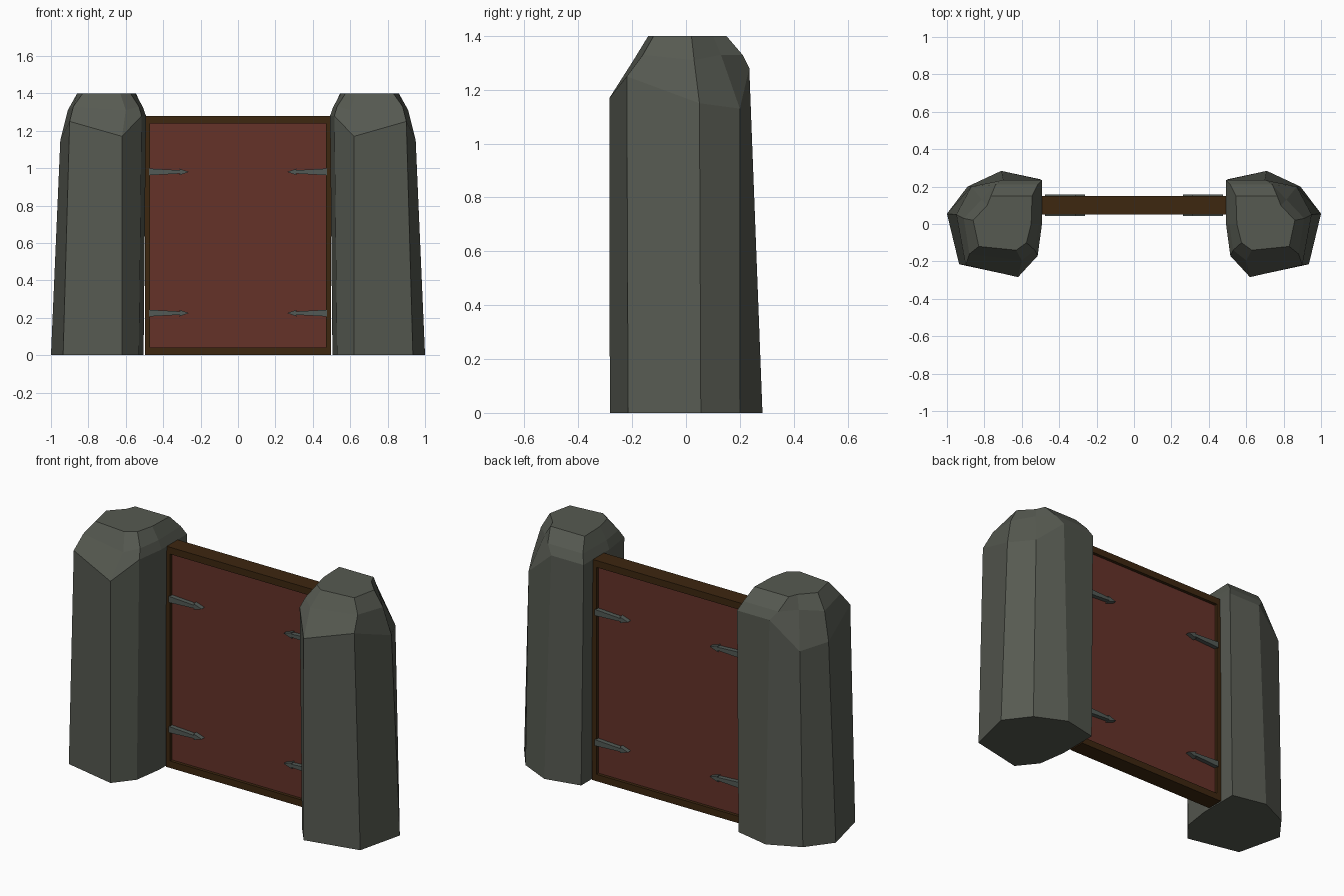
import bpy, bmesh

if "Cube" in bpy.data.objects:
    bpy.data.objects.remove(bpy.data.objects["Cube"])

def material(name, rgb):
    m = bpy.data.materials.new(name)
    m.diffuse_color = (*rgb, 1)
    m.use_nodes = True
    m.node_tree.nodes["Principled BSDF"].inputs["Base Color"].default_value = m.diffuse_color
    return m

STONE = material("grey stone", (0.094, 0.102, 0.083))
WOOD = material("dark brown wood", (0.047, 0.020, 0.005))
PANEL = material("red brown wood", (0.130, 0.032, 0.022))
IRON = material("grey iron", (0.085, 0.102, 0.092))

def finish(name, bm, mat):
    bmesh.ops.recalc_face_normals(bm, faces=bm.faces)
    me = bpy.data.meshes.new(name)
    bm.to_mesh(me)
    bm.free()
    me.materials.append(mat)
    ob = bpy.data.objects.new(name, me)
    bpy.context.collection.objects.link(ob)
    return ob

def add_box(bm, x0, x1, y0, y1, z0, z1):
    v = bmesh.ops.create_cube(bm, size=1)["verts"]
    bmesh.ops.scale(bm, vec=(x1 - x0, y1 - y0, z1 - z0), verts=v)
    bmesh.ops.translate(bm, vec=((x0 + x1) / 2, (y0 + y1) / 2, (z0 + z1) / 2), verts=v)

# Stone pillar: four irregular rings (base, shoulder, chipped bevel, top)
BASE = [(.62, -.283), (.935, -.215), (1, .055), (.89, .20), (.71, .284), (.505, .24), (.505, .0), (.53, -.17)]
BASE = [(x, y, 0) for x, y in BASE]
SHOULDER = [(.62, -.284, 1.17), (.90, -.22, 1.25), (.95, .05, 1.15), (.87, .20, 1.13),
            (.70, .235, 1.28), (.492, .235, 1.28), (.492, 0, 1.28), (.515, -.17, 1.28)]
BEVEL = [(.60, -.195, 1.31), (.88, -.16, 1.33), (.91, .03, 1.31), (.815, .13, 1.33),
         (.74, .21, 1.33), (.515, .21, 1.33), (.51, 0, 1.33), (.53, -.14, 1.33)]
TOP = [(.63, -.14), (.83, -.12), (.86, .02), (.785, .10), (.765, .15), (.545, .15), (.55, 0), (.575, -.10)]
TOP = [(x, y, 1.4) for x, y in TOP]

def pillar(name, side):
    bm = bmesh.new()
    rings = [[bm.verts.new((side * x, y, z)) for x, y, z in r] for r in (BASE, SHOULDER, BEVEL, TOP)]
    for a, b in zip(rings, rings[1:]):
        for i in range(8):
            j = (i + 1) % 8
            bm.faces.new((a[i], a[j], b[j], b[i]))
    bm.faces.new(rings[0])
    bm.faces.new(rings[-1])
    finish(name, bm, STONE)

pillar("right_pillar", 1)
pillar("left_pillar", -1)

# Gate frame: two posts and two rails
bm = bmesh.new()
for s in (-1, 1):
    add_box(bm, *sorted((s * .47, s * .497)), .05, .15, 0, 1.28)
for z0, z1 in ((0, .04), (1.24, 1.28)):
    add_box(bm, -.47, .47, .05, .15, z0, z1)
finish("gate_frame", bm, WOOD)

# Recessed gate panel
bm = bmesh.new()
add_box(bm, -.472, .472, .068, .132, .038, 1.242)
finish("gate_panel", bm, PANEL)

# Strap hinges: tapered bar with a pointed head, on both faces of the gate
STRAP = [(.475, -.018), (.475, .018), (.31, .009), (.315, .018), (.262, 0), (.315, -.018), (.31, -.009)]
bm = bmesh.new()
for side in (-1, 1):
    for height in (.225, .98):
        for y0, y1 in ((.042, .07), (.158, .13)):
            outline = [bm.verts.new((side * x, y0, height + z)) for x, z in STRAP]
            face = bm.faces.new(outline)
            new = bmesh.ops.extrude_face_region(bm, geom=[face])["geom"]
            bmesh.ops.translate(bm, vec=(0, y1 - y0, 0),
                                verts=[g for g in new if isinstance(g, bmesh.types.BMVert)])
finish("strap_hinges", bm, IRON)
